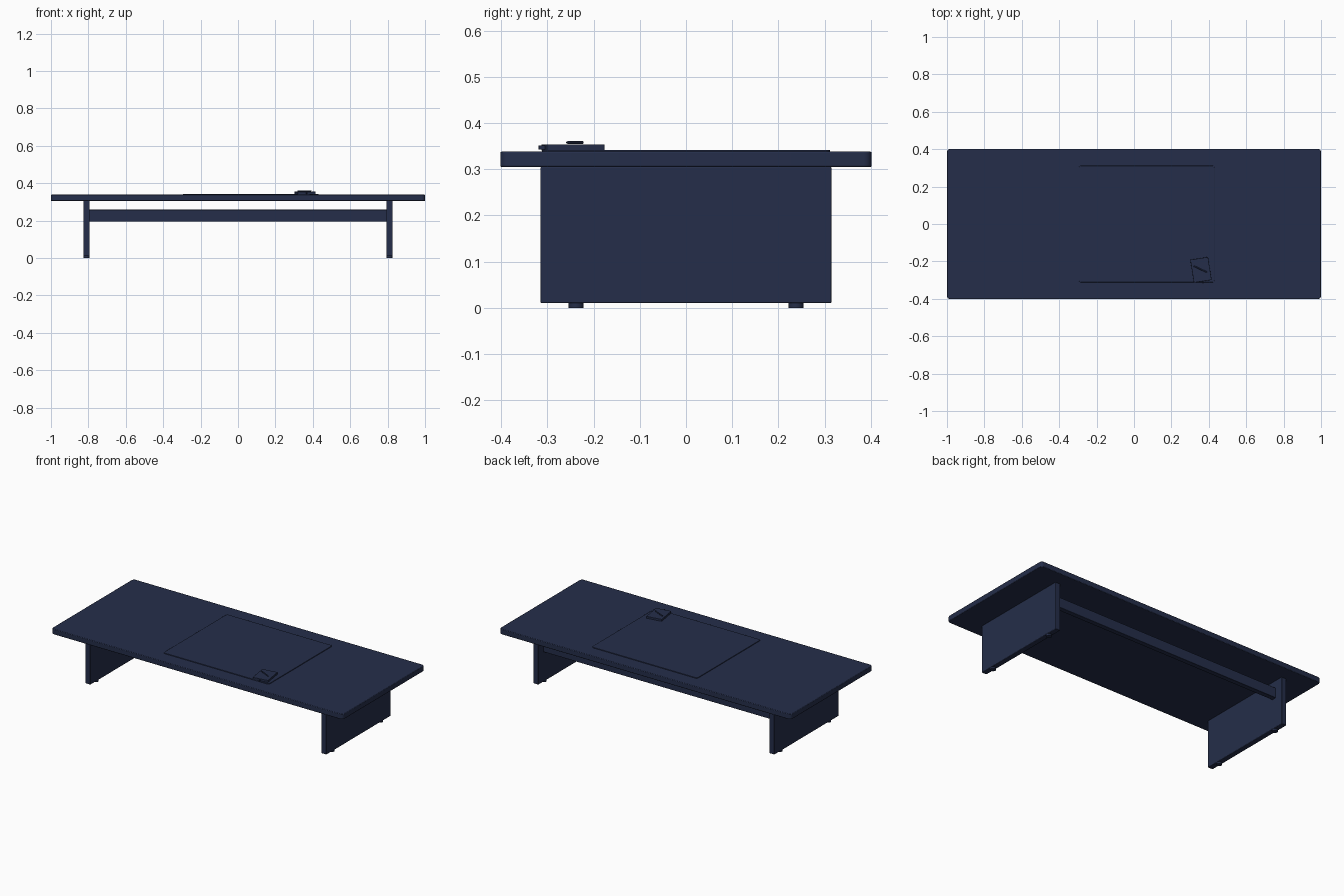
import bpy, bmesh, math
from mathutils import Matrix

cube = bpy.data.objects.get("Cube")
if cube:
    bpy.data.objects.remove(cube, do_unlink=True)

# Single painted finish
COLOUR = (0.018, 0.027, 0.068, 1.0)
navy = bpy.data.materials.new("dark navy")
navy.use_nodes = True
navy.diffuse_color = COLOUR
navy.node_tree.nodes["Principled BSDF"].inputs["Base Color"].default_value = COLOUR


def finish(bm, name, edge):
    mesh = bpy.data.meshes.new(name)
    bm.to_mesh(mesh)
    bm.free()
    ob = bpy.data.objects.new(name, mesh)
    bpy.context.collection.objects.link(ob)
    mesh.materials.append(navy)
    if edge:
        mod = ob.modifiers.new("soft edge", 'BEVEL')
        mod.width, mod.segments, mod.limit_method = edge, 2, 'ANGLE'
        mod.angle_limit = math.radians(40)
    bpy.ops.object.select_all(action='DESELECT')
    ob.select_set(True)
    bpy.context.view_layer.objects.active = ob
    bpy.ops.object.shade_smooth_by_angle(angle=math.radians(35))
    return ob


def box(name, x, y, z, corner=0.0, edge=0.0, turn=0.0):
    """Box from (min, max) ranges, with rounded upright corners, turned about its centre."""
    size = [b - a for a, b in (x, y, z)]
    centre = [(a + b) / 2 for a, b in (x, y, z)]
    bm = bmesh.new()
    bmesh.ops.create_cube(bm, size=1)
    bmesh.ops.scale(bm, vec=size, verts=bm.verts)
    if corner:
        upright = [e for e in bm.edges
                   if abs(e.verts[0].co.z - e.verts[1].co.z) > size[2] / 2]
        bmesh.ops.bevel(bm, geom=upright, offset=corner, segments=5,
                        profile=0.5, affect='EDGES')
    ob = finish(bm, name, edge)
    ob.location = centre
    ob.rotation_euler.z = turn
    return ob


def cylinder(name, centre, radius, length, rotation=Matrix(), tip=None):
    bm = bmesh.new()
    bmesh.ops.create_cone(bm, cap_ends=True, segments=20, radius1=radius,
                          radius2=radius if tip is None else tip, depth=length)
    bm.transform(rotation)
    ob = finish(bm, name, 0)
    ob.location = centre
    return ob


# Table top
box("table_top", (-1, 1), (-0.402, 0.402), (0.305, 0.338), corner=0.018, edge=0.003)

# Panel legs with small round feet
for side, label in ((-1, "right"), (1, "left")):
    inner, outer = side * 0.793, side * 0.827
    box(label + "_leg_panel", sorted((inner, outer)), (-0.315, 0.315),
        (0.01, 0.306), edge=0.003)
    for y, end in ((-0.238, "front"), (0.238, "back")):
        cylinder(f"{label}_{end}_foot", (side * 0.81, y, 0.006), 0.016, 0.012)

# Stretcher beam towards the back
box("stretcher_beam", (-0.795, 0.795), (0.235, 0.265), (0.195, 0.258), edge=0.002)

# Thin desk mat
box("desk_mat", (-0.295, 0.43), (-0.312, 0.312), (0.337, 0.342), corner=0.012, edge=0.001)

# Notebook, ribbon and pen
TURN = math.radians(9)
NX, NY = 0.358, -0.245
box("notebook", (NX - 0.048, NX + 0.048), (NY - 0.062, NY + 0.062),
    (0.341, 0.354), corner=0.003, edge=0.001, turn=TURN)
box("notebook_ribbon", (NX + 0.007, NX + 0.013), (NY - 0.074, NY - 0.058),
    (0.343, 0.351), turn=TURN)

heading = math.radians(-25)
lay = Matrix.Rotation(heading, 4, 'Z') @ Matrix.Rotation(math.pi / 2, 4, 'Y')
direction = (math.cos(heading), math.sin(heading))
PX, PY, PZ = 0.352, -0.24, 0.358
cylinder("pen_barrel", (PX, PY, PZ), 0.0035, 0.07, lay)
cylinder("pen_tip", (PX + 0.04 * direction[0], PY + 0.04 * direction[1], PZ),
         0.0035, 0.01, lay, tip=0.001)
